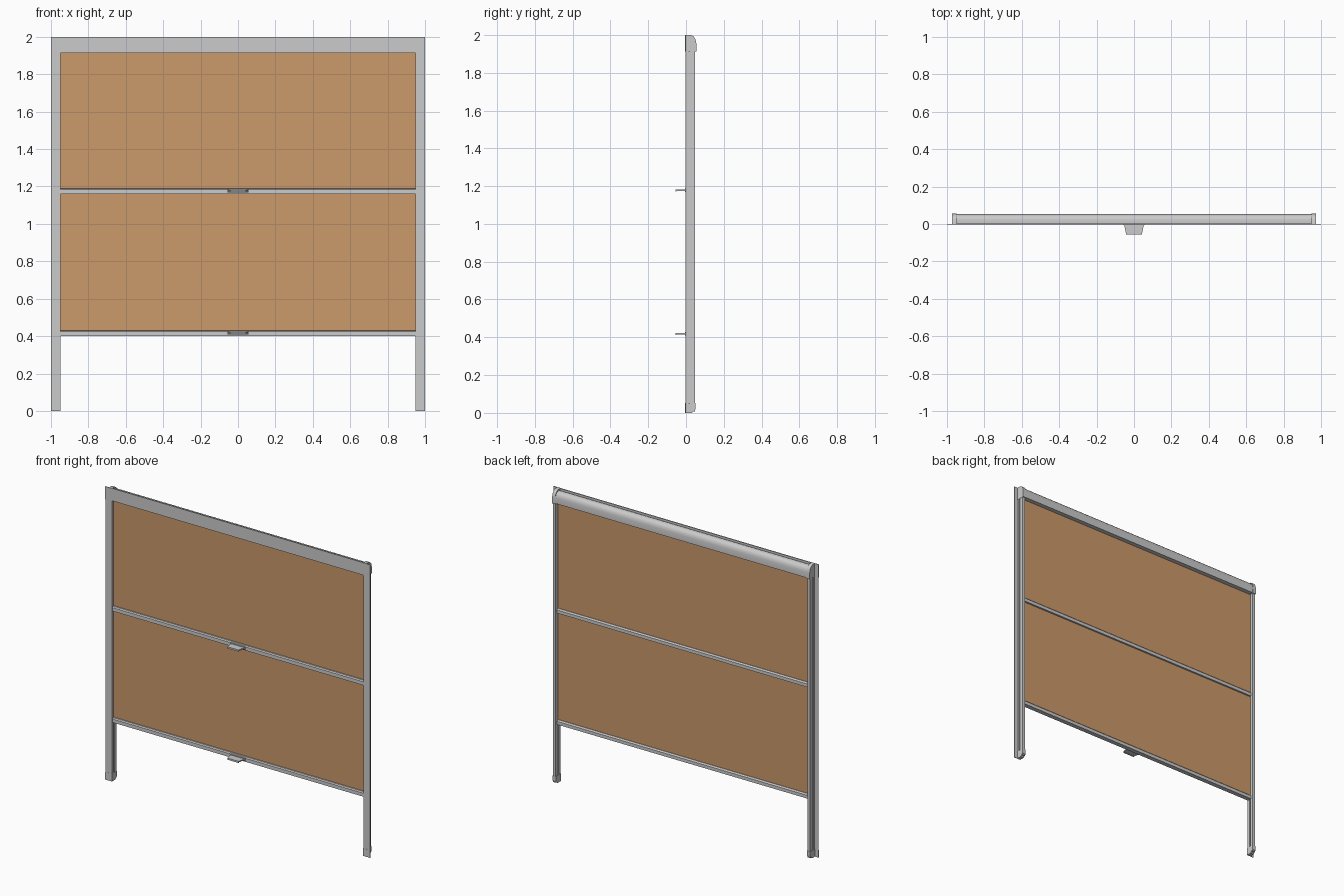
import bpy, bmesh
from mathutils import Vector

if "Cube" in bpy.data.objects:
    bpy.data.objects.remove(bpy.data.objects["Cube"])


def material(name, rgb):
    m = bpy.data.materials.new(name)
    m.diffuse_color = (*rgb, 1)
    m.use_nodes = True
    m.node_tree.nodes["Principled BSDF"].inputs["Base Color"].default_value = m.diffuse_color
    return m


GREY = material("light grey aluminium", (0.60, 0.60, 0.60))
ORANGE = material("tan orange fabric", (0.60, 0.32, 0.145))


def prism(name, pts, axis, lo, hi, mat=GREY, mirror=False, smooth=False):
    """Extrude a 2D profile along an axis: x uses (y,z), y uses (x,z), z uses (x,y)."""
    def place(p, d):
        return {"x": (d, p[0], p[1]), "y": (p[0], d, p[1]), "z": (p[0], p[1], d)}[axis]
    bm = bmesh.new()
    face = bm.faces.new([bm.verts.new(place(p, lo)) for p in pts])
    ext = bmesh.ops.extrude_face_region(bm, geom=[face])
    moved = [g for g in ext["geom"] if isinstance(g, bmesh.types.BMVert)]
    bmesh.ops.translate(bm, verts=moved, vec=Vector(place((0, 0), hi - lo)))
    bmesh.ops.recalc_face_normals(bm, faces=bm.faces)
    me = bpy.data.meshes.new(name)
    bm.to_mesh(me)
    bm.free()
    me.materials.append(mat)
    ob = bpy.data.objects.new(name, me)
    bpy.context.collection.objects.link(ob)
    if mirror:
        ob.modifiers.new("mirror", "MIRROR").use_axis = (True, False, False)
    if smooth:
        bpy.context.view_layer.objects.active = ob
        ob.select_set(True)
        bpy.ops.object.shade_smooth_by_angle(angle=0.6)
        ob.select_set(False)
    return ob


def rect(a0, a1, b0, b1):
    return [(a0, b0), (a1, b0), (a1, b1), (a0, b1)]


# Side rails: thin front flange with a channel grooved inside and outside
rail = [(0.95, -0.003), (1.0, -0.003), (1.0, 0.0), (0.97, 0.0), (0.97, 0.012),
        (0.963, 0.012), (0.963, 0.022), (0.97, 0.022), (0.97, 0.048), (0.95, 0.048),
        (0.95, 0.026), (0.958, 0.026), (0.958, 0.016), (0.95, 0.016)]
prism("side_rail", rail, "z", 0.008, 1.915, mirror=True)

# Rail foot caps with a chamfered back corner, plus their flange plate
foot = [(-0.004, 0.0), (0.03, 0.0), (0.05, 0.018), (0.05, 0.052), (-0.004, 0.052)]
prism("foot_cap", foot, "x", 0.948, 0.973, mirror=True)
prism("foot_flange", rect(0.973, 1.0, 0.0, 0.052), "y", -0.004, 0.0, mirror=True)

# Top cassette: front fascia and stepped, rounded housing
fascia_top = 2.0
housing = [(-0.003, 1.915), (0.052, 1.915), (0.053, 1.955), (0.048, 1.974),
           (0.038, 1.986), (0.026, 1.99), (0.012, 1.99), (0.012, 1.985),
           (0.004, 1.985), (0.004, fascia_top), (-0.003, fascia_top)]
prism("cassette", housing, "x", -0.95, 0.95, smooth=True)

# Cassette end caps and their flange plates
cap = [(-0.004, 1.912), (0.055, 1.912), (0.055, 1.955), (0.05, 1.978),
       (0.04, 1.992), (0.027, 2.0), (-0.004, 2.0)]
prism("cassette_end_cap", cap, "x", 0.948, 0.972, mirror=True, smooth=True)
prism("end_cap_flange", rect(0.972, 1.0, 1.912, 2.0), "y", -0.004, 0.0, mirror=True)

# Fabric panels, split by the middle bar
for label, z0, z1 in (("upper", 1.175, 1.93), ("lower", 0.415, 1.175)):
    prism(label + "_fabric", rect(-0.955, 0.955, z0, z1), "y", 0.020, 0.022, ORANGE)

# Cross bars, each with a tapered pull handle at the front
for label, z in (("middle", 1.16), ("bottom", 0.40)):
    bar = [(0.003, z), (0.034, z), (0.034, z + 0.022), (0.026, z + 0.03),
           (0.010, z + 0.03), (0.003, z + 0.024)]
    prism(label + "_bar", bar, "x", -0.95, 0.95)
    handle = [(-0.055, 0.004), (0.055, 0.004), (0.051, -0.012), (0.042, -0.055),
              (-0.042, -0.055), (-0.051, -0.012)]
    prism(label + "_handle", handle, "z", z + 0.014, z + 0.022)
    prism(label + "_handle_base", rect(-0.055, 0.055, z + 0.009, z + 0.027), "y", -0.006, 0.004)
    prism(label + "_handle_lip", rect(-0.042, 0.042, z + 0.011, z + 0.022), "y", -0.055, -0.049)
